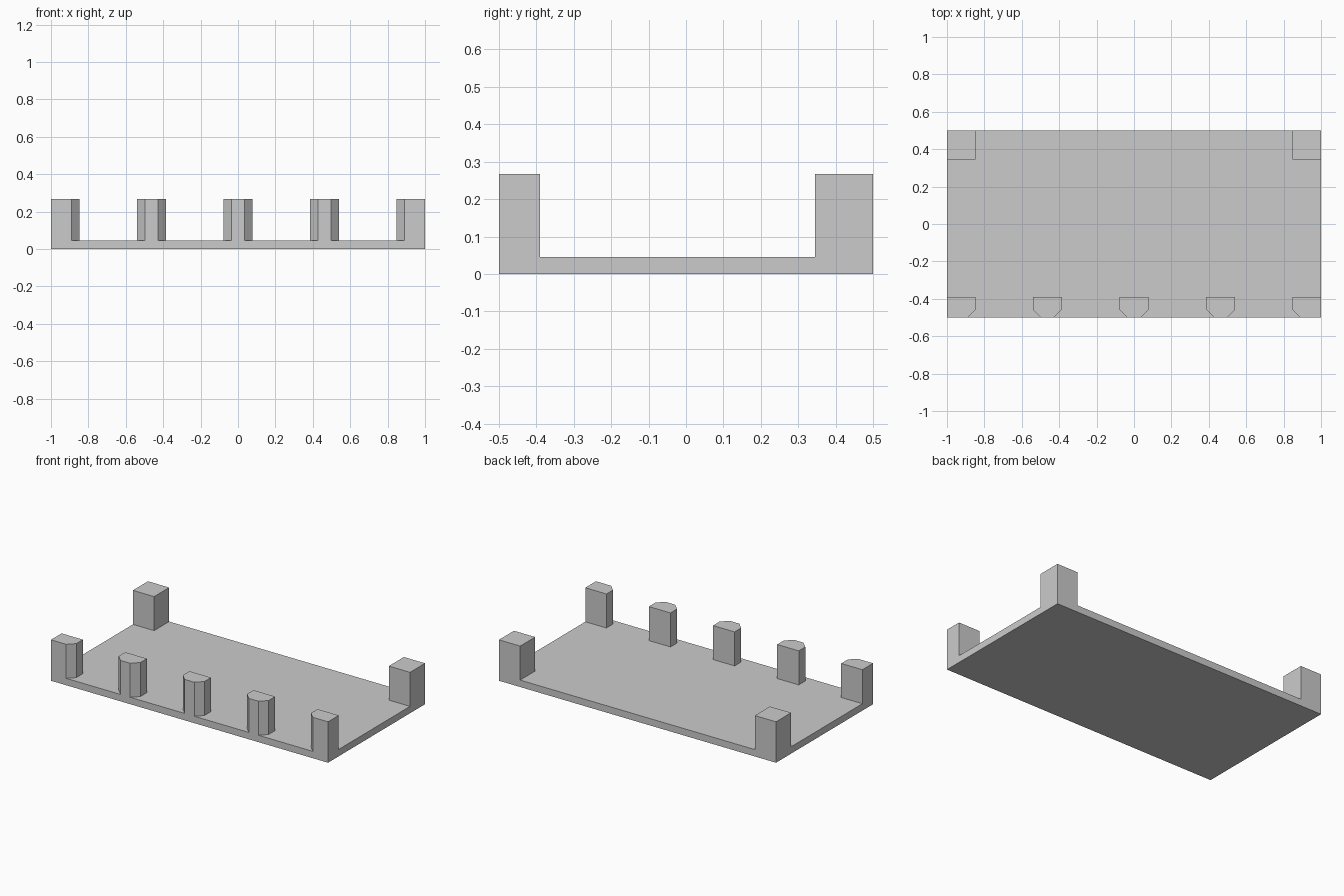
import bpy
import bmesh

if "Cube" in bpy.data.objects:
    bpy.data.objects.remove(bpy.data.objects["Cube"], do_unlink=True)

# Single matte grey
COLOUR = (0.6, 0.6, 0.6, 1.0)
grey = bpy.data.materials.new("plain_grey")
grey.use_nodes = True
grey.diffuse_color = COLOUR
grey.node_tree.nodes["Principled BSDF"].inputs["Base Color"].default_value = COLOUR

FLOOR, TOP = 0.045, 0.267       # slab top and post top
FRONT, BACK = -0.5, 0.5
INNER = 0.847                   # inner edge of the corner posts


def prism(name, outline, z0, z1):
    """Extrude a plan outline from z0 up to z1."""
    bm = bmesh.new()
    base = bm.faces.new([bm.verts.new((x, y, z0)) for x, y in outline])
    top = bmesh.ops.extrude_face_region(bm, geom=[base])["geom"]
    bmesh.ops.translate(bm, vec=(0, 0, z1 - z0),
                        verts=[v for v in top if isinstance(v, bmesh.types.BMVert)])
    bmesh.ops.recalc_face_normals(bm, faces=bm.faces)
    mesh = bpy.data.meshes.new(name)
    bm.to_mesh(mesh)
    bm.free()
    mesh.materials.append(grey)
    obj = bpy.data.objects.new(name, mesh)
    bpy.context.collection.objects.link(obj)
    return obj


# Base slab
prism("base_slab", [(-1, FRONT), (1, FRONT), (1, BACK), (-1, BACK)], 0, FLOOR)

# Free-standing front posts with chamfered front edges
POST_BACK, CHAMFER_Y = -0.39, -0.457
HALF, FLAT = 0.078, 0.035
for name, cx in (("right", -0.463), ("middle", 0), ("left", 0.463)):
    prism(f"front_post_{name}",
          [(cx - FLAT, FRONT), (cx + FLAT, FRONT), (cx + HALF, CHAMFER_Y),
           (cx + HALF, POST_BACK), (cx - HALF, POST_BACK), (cx - HALF, CHAMFER_Y)],
          FLOOR, TOP)

# Corner posts: the front pair have one chamfer, the back pair are square
for name, s in (("right", -1), ("left", 1)):
    prism(f"front_corner_post_{name}",
          [(s, FRONT), (s, POST_BACK), (s * INNER, POST_BACK),
           (s * INNER, CHAMFER_Y), (s * (INNER + HALF - FLAT), FRONT)],
          FLOOR, TOP)
    prism(f"back_corner_post_{name}",
          [(s, BACK), (s, 0.345), (s * INNER, 0.345), (s * INNER, BACK)],
          FLOOR, TOP)
